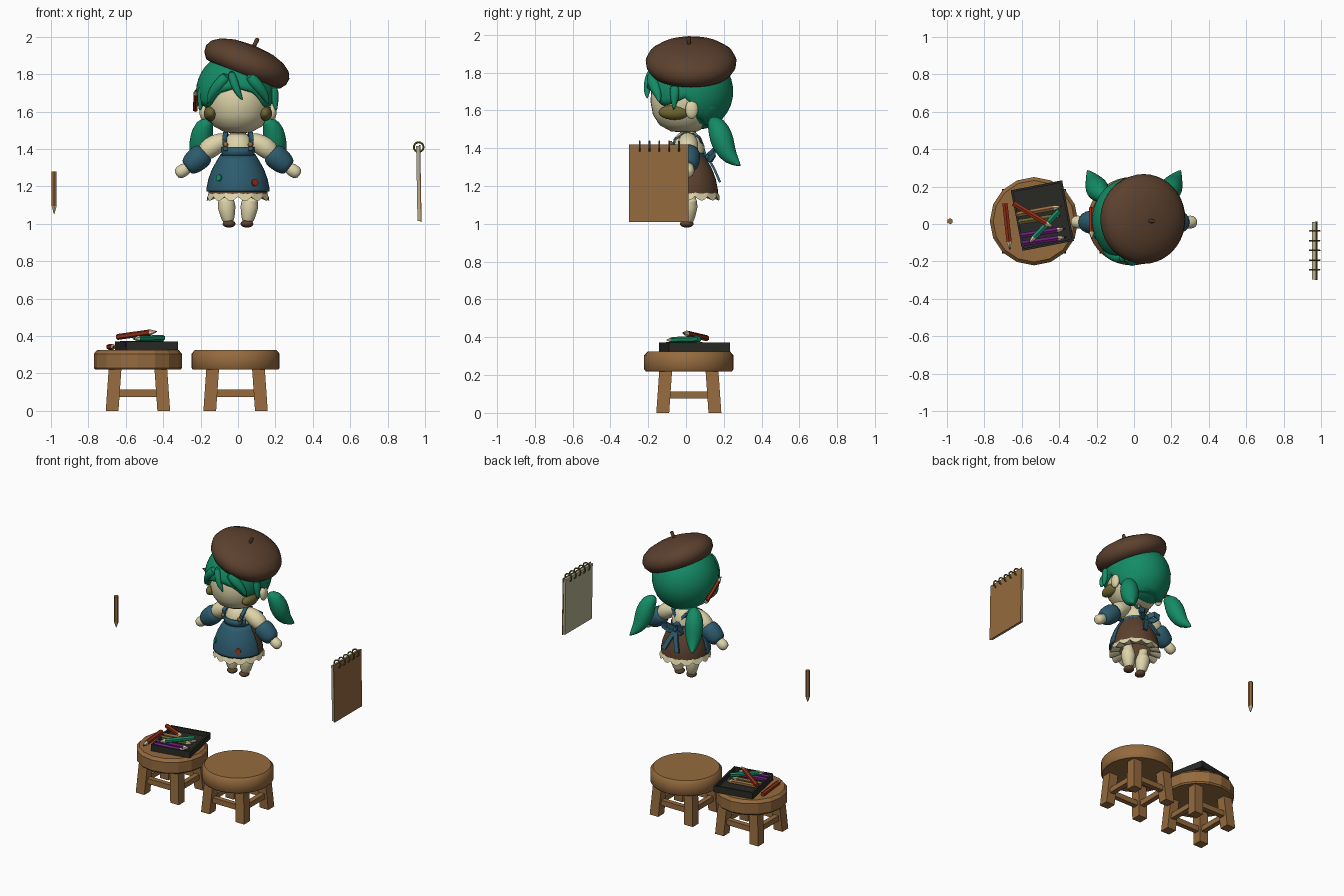
import bpy, bmesh, math
from mathutils import Matrix, Vector

if "Cube" in bpy.data.objects:
    bpy.data.objects.remove(bpy.data.objects["Cube"])

def material(name, *rgb):
    m = bpy.data.materials.new(name)
    m.use_nodes = True
    m.diffuse_color = (*rgb, 1)
    m.node_tree.nodes["Principled BSDF"].inputs["Base Color"].default_value = (*rgb, 1)
    return m

CREAM = material("cream", 0.73, 0.66, 0.40)
GREEN = material("hair green", 0.007, 0.26, 0.13)
BROWN = material("dark brown", 0.107, 0.053, 0.028)
BLUE = material("apron blue", 0.026, 0.105, 0.155)
WOOD = material("wood", 0.30, 0.145, 0.048)
BLACK = material("tray black", 0.022, 0.022, 0.018)
RED = material("red", 0.30, 0.028, 0.008)
PURPLE = material("purple", 0.14, 0.013, 0.19)
GOLD = material("dull gold", 0.16, 0.135, 0.03)
PAPER = material("paper", 0.46, 0.43, 0.28)

def add(name, bm, mats, smooth=True, matrix=None):
    me = bpy.data.meshes.new(name)
    bmesh.ops.recalc_face_normals(bm, faces=bm.faces)
    bm.to_mesh(me)
    bm.free()
    for m in mats:
        me.materials.append(m)
    ob = bpy.data.objects.new(name, me)
    bpy.context.collection.objects.link(ob)
    if matrix:
        ob.matrix_world = matrix
    if smooth:
        bpy.ops.object.select_all(action="DESELECT")
        ob.select_set(True)
        bpy.context.view_layer.objects.active = ob
        bpy.ops.object.shade_smooth_by_angle(angle=math.radians(45))
    return ob

def thicken(ob, amount, offset=0):
    mod = ob.modifiers.new("thickness", "SOLIDIFY")
    mod.thickness, mod.offset = amount, offset
    return ob

def at(x, y, z, axis="Y", degrees=0, scale=(1, 1, 1)):
    return (Matrix.Translation((x, y, z)) @ Matrix.Rotation(math.radians(degrees), 4, axis)
            @ Matrix.Diagonal((*scale, 1)))

def along(a, b):
    a, b = Vector(a), Vector(b)
    return Matrix.Translation(a) @ (b - a).to_track_quat("Z", "Y").to_matrix().to_4x4()

# Surface turned from a (radius, height) profile; angle zero faces the front
def lathe(name, profile, mats, seg=32, matrix=None, smooth=True, arc=math.pi, bands=None, wave=0):
    bm = bmesh.new()
    full = arc == math.pi
    cols = []
    for i in range(seg if full else seg + 1):
        a = -arc + 2 * arc * i / seg
        ripple = wave * abs(math.sin(7 * a))
        cols.append([bm.verts.new((r * math.sin(a), -r * math.cos(a), z - (ripple if k == 1 else 0)))
                     for k, (r, z) in enumerate(profile)])
    for i in range(seg):
        c, d = cols[i], cols[(i + 1) % len(cols)]
        for k in range(len(profile) - 1):
            f = bm.faces.new((c[k], d[k], d[k + 1], c[k + 1]))
            f.material_index = bands[k] if bands else 0
    bmesh.ops.remove_doubles(bm, verts=bm.verts, dist=1e-5)
    return add(name, bm, mats, smooth, matrix)

def ball(name, center, radii, mat):
    bm = bmesh.new()
    bmesh.ops.create_uvsphere(bm, u_segments=24, v_segments=14, radius=1)
    return add(name, bm, [mat], matrix=at(*center, scale=radii))

def box(name, center, size, mat, matrix=None, spread=(0, 0)):
    bm = bmesh.new()
    bmesh.ops.create_cube(bm, size=1)
    for v in bm.verts:
        low = v.co.z < 0
        v.co = Vector(v.co[i] * size[i] + center[i] for i in range(3))
        if low:
            v.co += Vector((*spread, 0))
    return add(name, bm, [mat], False, matrix)

# Round limb or lock through (x, y, z, radius) points
def tube(name, points, mat, sides=14):
    bm = bmesh.new()
    pts = [Vector(p[:3]) for p in points]
    rings = []
    for i, p in enumerate(pts):
        q = (pts[min(i + 1, len(pts) - 1)] - pts[max(i - 1, 0)]).to_track_quat("Z", "Y")
        rings.append([bm.verts.new(p + q @ Vector((math.cos(t), math.sin(t), 0)) * points[i][3])
                      for t in (2 * math.pi * k / sides for k in range(sides))])
    for a, b in zip(rings, rings[1:]):
        for k in range(sides):
            n = (k + 1) % sides
            bm.faces.new((a[k], a[n], b[n], b[k]))
    bm.faces.new(rings[0])
    bm.faces.new(rings[-1])
    ob = add(name, bm, [mat])
    sub = ob.modifiers.new("rounding", "SUBSURF")
    sub.levels = sub.render_levels = 1
    return ob

def ribbon(name, points, width, mat):
    bm = bmesh.new()
    w = Vector(width) / 2
    rows = [(bm.verts.new(Vector(p) - w), bm.verts.new(Vector(p) + w)) for p in points]
    for a, b in zip(rows, rows[1:]):
        bm.faces.new((a[0], a[1], b[1], b[0]))
    return thicken(add(name, bm, [mat], False), 0.012)

def pencil(name, a, b, mat, r=0.016):
    n = (Vector(b) - Vector(a)).length
    lathe(name, [(0, 0), (r, 0), (r, n - 0.045), (r * 0.35, n - 0.014), (0, n)], [mat, CREAM], 6,
          along(a, b), False, bands=[0, 0, 1, 0])

# Two stools
def stool(name, x, y, seg):
    lathe(name + "_seat", [(0, 0.22), (0.228, 0.22), (0.236, 0.23), (0.236, 0.305), (0.218, 0.325), (0, 0.325)],
          [WOOD], seg, at(x, y, 0), seg > 20)
    for sx in (-1, 1):
        for sy in (-1, 1):
            box(name + "_leg", (x + sx * 0.122, y + sy * 0.122, 0.115), (0.068, 0.068, 0.23), WOOD,
                spread=(sx * 0.016, sy * 0.016))
        box(name + "_side_bar", (x + sx * 0.13, y, 0.094), (0.035, 0.23, 0.038), WOOD)
        box(name + "_cross_bar", (x, y + sx * 0.13, 0.094), (0.23, 0.035, 0.038), WOOD)

stool("tray_stool", -0.535, 0.015, 16)
stool("empty_stool", -0.013, 0.015, 36)

# Pencil tray
tray = at(-0.49, 0.045, 0.325, "Z", 11)
box("tray_floor", (0, 0, 0.008), (0.28, 0.33, 0.016), BLACK, tray)
for s in (-1, 1):
    box("tray_long_wall", (s * 0.134, 0, 0.023), (0.012, 0.33, 0.046), BLACK, tray)
    box("tray_short_wall", (0, s * 0.159, 0.023), (0.28, 0.012, 0.046), BLACK, tray)
pencil("purple_pencil_front", (-0.605, -0.105, 0.358), (-0.36, -0.07, 0.358), PURPLE)
pencil("purple_pencil_back", (-0.61, -0.063, 0.358), (-0.365, -0.025, 0.358), PURPLE)
pencil("gold_pencil", (-0.62, 0.01, 0.358), (-0.39, 0.045, 0.358), GOLD)
pencil("brown_pencil", (-0.63, 0.05, 0.358), (-0.385, 0.095, 0.358), WOOD)
pencil("green_pencil", (-0.40, 0.07, 0.39), (-0.565, -0.105, 0.385), GREEN)
pencil("red_pencil_top", (-0.645, 0.11, 0.395), (-0.43, -0.02, 0.425), RED)
pencil("red_pencil_loose", (-0.69, 0.11, 0.342), (-0.663, -0.14, 0.342), RED)
pencil("floating_pencil", (-0.983, 0.015, 1.28), (-0.983, 0.015, 1.05), WOOD)

# Sketch pad with binding rings
lean = at(0.966, -0.143, 1.215, "Y", -1)
box("pad_cover", (0.009, 0, 0), (0.006, 0.315, 0.41), WOOD, lean)
box("pad_pages", (-0.002, 0, 0), (0.016, 0.308, 0.40), PAPER, lean)
ring = [(0.026 + 0.005 * math.cos(t), 0.005 * math.sin(t)) for t in (k * math.pi / 3 for k in range(7))]
for i in range(5):
    lathe("pad_ring", ring, [GOLD], 16, at(0.966, -0.245 + i * 0.052, 1.41, "X", 90))

# Head
face = [(0, -0.185), (0.07, -0.178), (0.13, -0.145), (0.165, -0.09), (0.178, -0.02),
        (0.172, 0.06), (0.13, 0.14), (0, 0.18)]
lathe("head", face, [CREAM], 36, at(0, -0.01, 1.667))
lathe("neck", [(0.045, 1.42), (0.04, 1.52)], [CREAM], 16, at(0, 0.01, 0))

# Hair cap with a shaped hem
HEM = [(0, 1.73), (0.5, 1.70), (0.85, 1.62), (1.2, 1.64), (1.5, 1.67), (1.8, 1.56), (2.2, 1.52), (3.2, 1.52)]

def hem(a):
    for (a0, z0), (a1, z1) in zip(HEM, HEM[1:]):
        if a <= a1:
            return z0 + (z1 - z0) * (a - a0) / (a1 - a0)

bm = bmesh.new()
N, ROWS = 56, 12
cols = []
for i in range(N):
    a = -math.pi + 2 * math.pi * i / N
    end = math.acos((hem(abs(a)) - 1.70) / 0.22)
    cols.append([bm.verts.new((0.215 * math.sin(p) * math.sin(a), -0.23 * math.sin(p) * math.cos(a),
                               0.22 * math.cos(p))) for p in (end * k / ROWS for k in range(ROWS + 1))])
for c, d in zip(cols, cols[1:] + cols[:1]):
    for k in range(ROWS):
        bm.faces.new((c[k], c[k + 1], d[k + 1], d[k]))
bmesh.ops.remove_doubles(bm, verts=bm.verts, dist=1e-5)
thicken(add("hair_cap", bm, [GREEN], matrix=at(-0.01, 0.02, 1.70)), 0.03, -1)
ball("nape_hair", (-0.005, 0.07, 1.65), (0.185, 0.155, 0.15), GREEN)
tube("fringe_lock", [(-0.04, -0.18, 1.82, 0.02), (-0.02, -0.2, 1.75, 0.026), (0, -0.208, 1.70, 0.018),
                     (0.025, -0.205, 1.66, 0.003)], GREEN)
for s in (-1, 1):
    tube("swept_fringe", [(s * 0.05, -0.18, 1.80, 0.03), (s * 0.1, -0.175, 1.745, 0.035),
                          (s * 0.145, -0.148, 1.69, 0.025), (s * 0.165, -0.14, 1.64, 0.004)], GREEN)
    tube("side_lock", [(s * 0.185, -0.06, 1.74, 0.03), (s * 0.195, -0.06, 1.67, 0.026),
                       (s * 0.205, -0.065, 1.60, 0.004)], GREEN)
    ball("side_shade", (s * 0.145, -0.06, 1.59), (0.037, 0.085, 0.04), GOLD)
    ball("ear", (s * 0.185, 0.03, 1.605), (0.022, 0.034, 0.05), CREAM)
    tube("pigtail", [(s * 0.15, 0.13, 1.555, 0.02), (s * 0.18, 0.16, 1.53, 0.052), (s * 0.195, 0.185, 1.46, 0.066),
                     (s * 0.205, 0.205, 1.40, 0.058), (s * 0.22, 0.235, 1.345, 0.042),
                     (s * 0.25, 0.29, 1.305, 0.004)], GREEN)
pencil("ear_pencil", (-0.228, 0.085, 1.61), (-0.225, -0.085, 1.72), RED, 0.014)

# Tilted beret
cap = at(0.052, 0.027, 1.865, "Y", 22)
lathe("beret", [(0, -0.07), (0.17, -0.078), (0.213, -0.068), (0.236, -0.035), (0.24, 0), (0.222, 0.035),
                (0.18, 0.064), (0.11, 0.086), (0, 0.096)], [BROWN], 40, cap)
tube("beret_stem", [(0.08, 0.015, 1.94, 0.012), (0.095, 0.015, 1.97, 0.012), (0.108, 0.015, 1.995, 0.015)], BROWN, 8)

# Dress, apron and frill
trunk = at(0, 0.01, 0)
lathe("blouse", [(0.085, 1.35), (0.088, 1.41), (0.07, 1.455), (0.045, 1.48), (0, 1.485)], [CREAM], 28, trunk)
SKIRT = [(0.158, 1.155), (0.158, 1.185), (0.148, 1.235), (0.128, 1.29), (0.103, 1.335), (0.084, 1.365)]
lathe("skirt", SKIRT, [BROWN], 36, trunk)
lathe("frill", [(0.1, 1.15), (0.168, 1.145), (0.155, 1.17)], [CREAM], 84, trunk, wave=0.022)
apron = [(r + 0.007, z + (0.018 if z < 1.16 else 0)) for r, z in SKIRT]
thicken(lathe("apron", apron, [BLUE], 28, trunk, arc=1.5), 0.01)
thicken(lathe("apron_bib", [(0.092, 1.36), (0.094, 1.41)], [BLUE], 16, trunk, arc=1.1), 0.01)
lathe("waistband", [(0.088, 1.35), (0.093, 1.352), (0.093, 1.372), (0.088, 1.374)], [BLUE], 28, trunk)
for name, x, y, z, mat, r in (("green_patch", -0.1, -0.112, 1.245, GREEN, 0.018),
                              ("red_patch", 0.088, -0.127, 1.22, RED, 0.02)):
    out = Vector((x, y - 0.01, 0.03)).normalized()
    lathe(name, [(0, 0), (r, 0), (r, 0.008), (0, 0.008)], [mat], 10, along((x, y, z), Vector((x, y, z)) + out))

# Straps, bow, arms and legs on both sides
for s in (-1, 1):
    ribbon("strap", [(s * 0.066, -0.068, 1.39), (s * 0.072, -0.06, 1.445), (s * 0.068, 0, 1.485),
                     (s * 0.055, 0.07, 1.46), (s * -0.03, 0.105, 1.36)], (0.024, 0, 0), BLUE)
    ball("strap_button", (s * 0.066, -0.08, 1.425), (0.014, 0.009, 0.014), WOOD)
    ribbon("bow_loop", [(0, 0.115, 1.355), (s * 0.045, 0.15, 1.385), (s * 0.085, 0.155, 1.375),
                        (s * 0.05, 0.135, 1.345), (0, 0.115, 1.345)], (0, 0, 0.035), BLUE)
    ribbon("bow_tail", [(0, 0.115, 1.35), (s * 0.025, 0.15, 1.29), (s * 0.055, 0.18, 1.22)], (0.034, 0, 0), BLUE)
    tube("sleeve", [(s * 0.05, 0.01, 1.445, 0.04), (s * 0.09, 0.01, 1.44, 0.05), (s * 0.14, 0.01, 1.415, 0.06),
                    (s * 0.2, 0.01, 1.365, 0.05)], CREAM)
    tube("cuff", [(s * 0.172, 0.01, 1.387, 0.052), (s * 0.19, 0.01, 1.37, 0.068), (s * 0.235, 0.01, 1.33, 0.066),
                  (s * 0.268, 0.01, 1.305, 0.052), (s * 0.276, 0.01, 1.299, 0.035)], BLUE)
    tube("hand", [(s * 0.26, 0.01, 1.31, 0.03), (s * 0.29, 0.01, 1.287, 0.036), (s * 0.315, 0.01, 1.272, 0.036),
                  (s * 0.332, 0.01, 1.262, 0.02)], CREAM)
    tube("leg", [(s * 0.065, 0.015, 1.19, 0.06), (s * 0.065, 0.015, 1.12, 0.06), (s * 0.057, 0.012, 1.06, 0.042),
                 (s * 0.05, 0.01, 1.0, 0.033)], CREAM)
    ball("shoe", (s * 0.048, 0.004, 1.0), (0.034, 0.036, 0.02), BROWN)
ball("bow_knot", (0, 0.118, 1.352), (0.02, 0.016, 0.02), BLUE)
